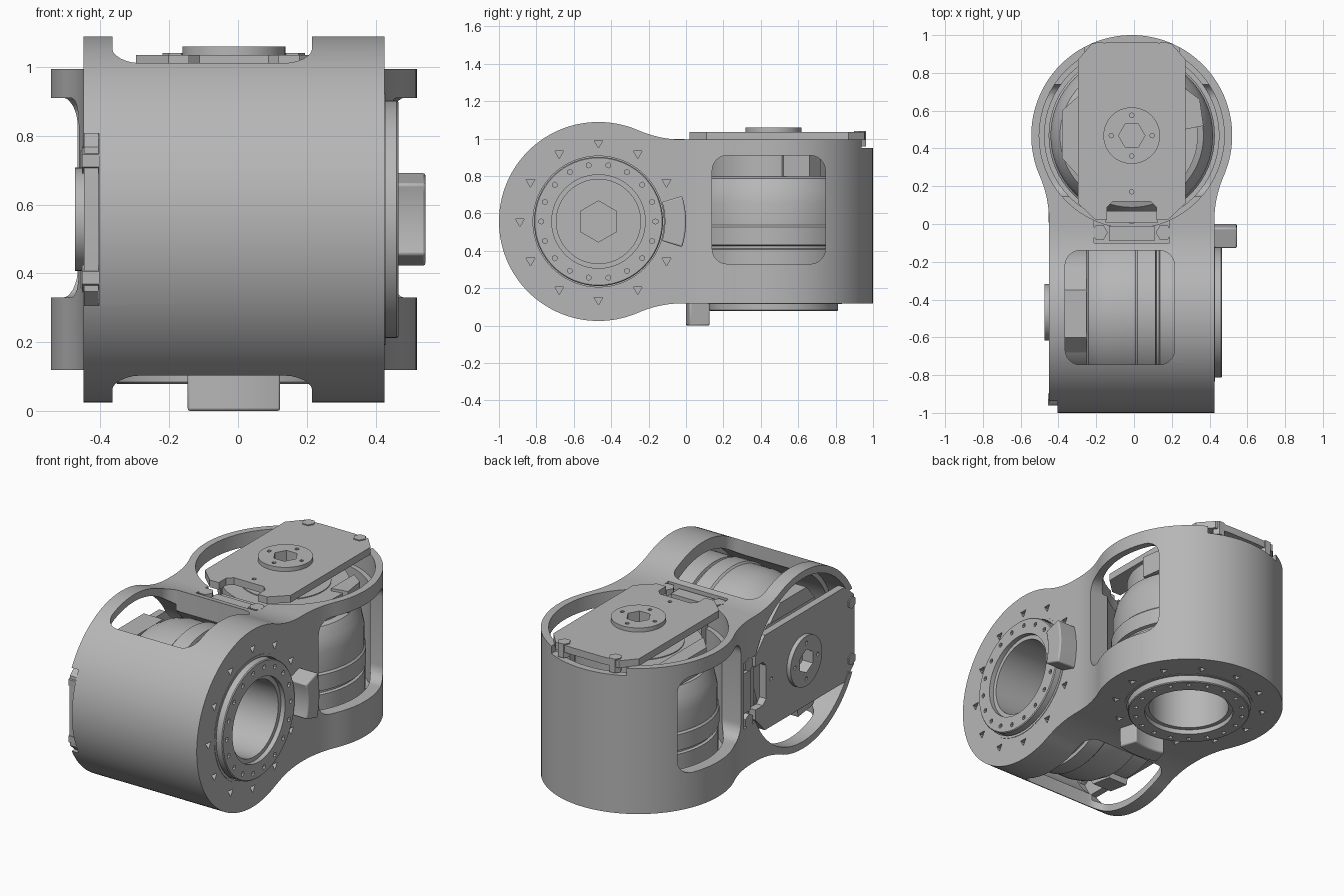
import bpy, bmesh
from math import sin, cos, pi, sqrt, atan2, radians
from mathutils import Matrix

if "Cube" in bpy.data.objects:
    bpy.data.objects.remove(bpy.data.objects["Cube"])

grey = bpy.data.materials.new("machined_grey")
grey.use_nodes = True
grey.diffuse_color = (0.47, 0.47, 0.47, 1)
grey.node_tree.nodes["Principled BSDF"].inputs["Base Color"].default_value = grey.diffuse_color

# The two matching halves: one turns about z, the other about x
UPPER = Matrix.Translation((-0.012, 0, 0.557))
LOWER = UPPER @ Matrix(((0, 0, -1), (0, -1, 0), (-1, 0, 0))).to_4x4()
SIDEWAYS = Matrix(((0, 0, 1), (1, 0, 0), (0, 1, 0))).to_4x4()
AXIS = 0.468     # distance of each joint axis from the middle
HALF = 0.4375    # half the housing thickness
RAD = 0.532      # housing radius
parts = []


def finish(name, bm):
    bmesh.ops.recalc_face_normals(bm, faces=bm.faces)
    mesh = bpy.data.meshes.new(name)
    bm.to_mesh(mesh)
    bm.free()
    mesh.materials.append(grey)
    ob = bpy.data.objects.new(name, mesh)
    bpy.context.collection.objects.link(ob)
    parts.append(ob)
    return ob


def arc(r, a0, a1, n, cx=0, cy=AXIS):
    return [(cx + r * cos(a0 + (a1 - a0) * i / n), cy + r * sin(a0 + (a1 - a0) * i / n))
            for i in range(n + 1)]


def circle(r, n=64, cx=0, cy=AXIS):
    return arc(r, 0, 2 * pi, n, cx, cy)[:-1]


def rect(x0, x1, y0, y1):
    return [(x0, y0), (x1, y0), (x1, y1), (x0, y1)]


def round_rect(x0, x1, y0, y1, r):
    corners = [(x1 - r, y1 - r), (x0 + r, y1 - r), (x0 + r, y0 + r), (x1 - r, y0 + r)]
    return [p for i, (x, y) in enumerate(corners)
            for p in arc(r, i * pi / 2, (i + 1) * pi / 2, 6, x, y)]


def add_prism(bm, pts, lo, hi, frame, open_end=False):
    low = [bm.verts.new(frame @ Matrix.Translation((x, y, lo)).translation) for x, y in pts]
    top = [bm.verts.new(frame @ Matrix.Translation((x, y, hi)).translation) for x, y in pts]
    bm.faces.new(low[::-1])
    bm.faces.new(top)
    n = len(pts)
    for i in range(n - 1 if open_end else n):
        j = (i + 1) % n
        bm.faces.new((low[i], low[j], top[j], top[i]))


def prism(name, outlines, lo, hi, frame):
    bm = bmesh.new()
    for pts in outlines:
        add_prism(bm, pts, lo, hi, frame)
    return finish(name, bm)


def lathe(name, profile, frame, n=64):
    bm = bmesh.new()
    rings = [[bm.verts.new(frame @ Matrix.Translation((x, y, w)).translation)
              for x, y in circle(r, n)] for r, w in profile]
    for k, ring in enumerate(rings):
        nxt = rings[(k + 1) % len(rings)]
        for i in range(n):
            j = (i + 1) % n
            bm.faces.new((ring[i], ring[j], nxt[j], nxt[i]))
    return finish(name, bm)


def cut(ob, cutters):
    for c in cutters:
        mod = ob.modifiers.new("cut", "BOOLEAN")
        mod.operation, mod.solver, mod.object = "DIFFERENCE", "EXACT", c
    bpy.context.view_layer.update()
    deps = bpy.context.evaluated_depsgraph_get()
    mesh = bpy.data.meshes.new_from_object(ob.evaluated_get(deps))
    ob.modifiers.clear()
    ob.data = mesh
    for c in cutters:
        parts.remove(c)
        bpy.data.objects.remove(c)


# Housing: two round-ended prisms meeting in a square neck
fillet = 0.6
dx = sqrt((RAD + fillet) ** 2 - (HALF + fillet) ** 2)
lean = atan2(dx, HALF + fillet)
right = [(HALF, 0)] + arc(fillet, pi, pi - lean, 10, HALF + fillet, AXIS - dx)
big = arc(RAD, -lean, pi + lean, 72)
outline = right + big[1:] + [(-x, y) for x, y in right[::-1]][1:]
bm = bmesh.new()
for frame in (UPPER, LOWER):
    add_prism(bm, outline, -HALF, HALF, frame, open_end=True)
bmesh.ops.remove_doubles(bm, verts=bm.verts, dist=0.0005)
housing = finish("housing", bm)

# Bores, side windows, rim recess, cable pocket and bolt holes
cutters = []
for f in (UPPER, LOWER):
    bolts = [circle(0.027, 3, 0.42 * sin(a), AXIS - 0.42 * cos(a))
             for a in (radians(30 * i) for i in range(1, 12))]
    cutters += [
        prism("bore", [circle(0.462)], -0.3, 0.6, f),
        prism("counterbore", [circle(0.49)], 0.3, 0.6, f),
        prism("floor_hole", [circle(0.36)], -0.6, -0.25, f),
        prism("window", [round_rect(0.14, 0.745, -0.227, 0.353, 0.08)], -0.7, 0.7, f @ SIDEWAYS),
        prism("rim_recess", [rect(-0.25, 0.25, 0.9, 1.1)], 0.392, 0.6, f),
        prism("pocket", [rect(-0.2, 0.2, -0.1, 0.06)], 0.405, 0.6, f),
        prism("bolt_holes", bolts, -0.5, -0.405, f),
    ]
cut(housing, cutters)

# The lower half's cover sits deeper, flush with its rim
for side, f, sink in (("upper", UPPER, 0), ("lower", LOWER, -0.042)):
    # Motor drum with hollow output flange
    drum = lathe(side + "_drum", [
        (0.225, -0.45), (0.25, -0.45), (0.25, -0.478), (0.34, -0.478), (0.345, -0.473),
        (0.345, -0.29), (0.435, -0.29), (0.435, -0.15), (0.42, -0.145), (0.42, -0.13),
        (0.44, -0.125), (0.44, -0.03), (0.43, -0.02), (0.43, 0.1), (0.415, 0.17),
        (0.38, 0.23), (0.35, 0.24), (0.35, 0.355), (0.225, 0.355)], f)
    dots = [circle(0.014, 6, 0.305 * cos(a), AXIS + 0.305 * sin(a))
            for a in (2 * pi * (i + 0.5) / 18 for i in range(18))]
    cut(drum, [prism("flange_holes", dots, -0.6, -0.45, f)])
    lathe(side + "_seat_ring", [(0.35, -0.44), (0.365, -0.44), (0.365, -0.3), (0.35, -0.3)], f)

    # Hub that closes the far end of the hollow shaft, with a blind hex socket
    hub = prism(side + "_hub", [circle(0.25, 48)], 0.2, 0.36, f)
    cut(hub, [prism("hub_hex", [circle(0.11, 6)], 0.1, 0.3, f)])

    # Tapered brackets beside the drum, under the cover plate
    prism(side + "_brackets", [
        [(-0.28, 0.25), (-0.37, 0.35), (-0.37, 0.6), (-0.28, 0.68)],
        [(0.28, 0.5), (0.38, 0.52), (0.36, 0.66), (0.28, 0.72)]], 0.24, 0.37, f)

    # Cable guide standing between the drum and the neck
    prism(side + "_cable_guide", [rect(-0.14, 0.14, 0.008, 0.07)], -0.28, 0.39, f)

    # Cover plate with cable slot, and its raised disc
    top = f @ Matrix.Translation((0, 0, sink))
    half = [(0.13, 0.02), (0.19, 0.02), (0.285, 0.11), (0.285, 0.87), (0.21, 0.955), (0.1, 0.962)]
    slot = [(-0.13, 0.09), (-0.1, 0.12), (0.1, 0.12), (0.13, 0.09)]
    plate = prism(side + "_cover_plate",
                  [half + [(-x, y) for x, y in half[::-1]] + slot], 0.435, 0.478, top)
    disc = prism(side + "_cover_disc", [circle(0.15, 48)], 0.47, 0.503, top)
    pins = [circle(0.012, 8, 0.108 * cos(i * pi / 2), AXIS + 0.108 * sin(i * pi / 2))
            for i in range(4)]
    cut(plate, [prism("plate_hex", [circle(0.07, 6)], 0.3, 0.6, top),
                prism("plate_pin", [circle(0.012, 8, 0, 0.17)], 0.46, 0.6, top)])
    cut(disc, [prism("disc_hex", [circle(0.07, 6)], 0.3, 0.6, top),
               prism("disc_pins", pins, 0.485, 0.6, top)])

    # Cable bracket in the pocket, and corner screws
    prism(side + "_cable_bracket", [rect(-0.12, 0.12, -0.09, -0.01)], 0.4, 0.425, f)
    prism(side + "_front_screws", [circle(0.043, 6, s * 0.17, -0.045) for s in (-1, 1)],
          0.39, 0.44, f)
    prism(side + "_rear_screws", [circle(0.037, 6, s * 0.17, 0.93) for s in (-1, 1)],
          0.4, 0.484, top)

    # Stop block beside the output flange
    a, mid = radians(17), -pi / 2
    stop = prism(side + "_stop_block",
                 [arc(0.355, mid - a, mid + a, 8) + arc(0.468, mid + a, mid - a, 8)],
                 -0.557, -0.42, f)
    bevel = stop.modifiers.new("soft_edges", "BEVEL")
    bevel.width, bevel.segments, bevel.limit_method = 0.008, 2, "ANGLE"

# Smooth shading that keeps the machined edges sharp
bpy.ops.object.select_all(action="DESELECT")
for ob in parts:
    ob.select_set(True)
bpy.context.view_layer.objects.active = housing
bpy.ops.object.shade_smooth_by_angle(angle=radians(30))
